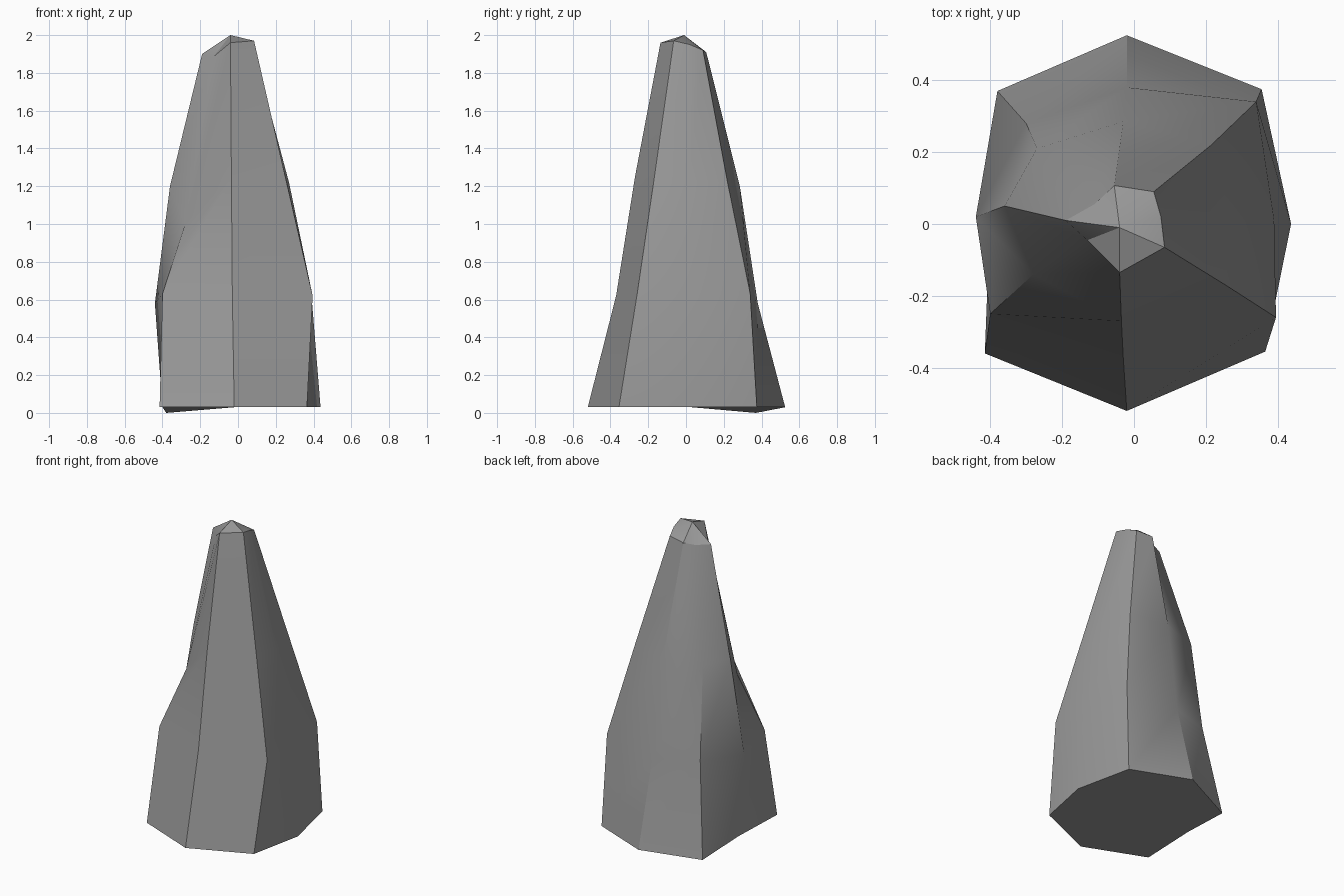
import bpy, bmesh, math

if "Cube" in bpy.data.objects:
    bpy.data.objects.remove(bpy.data.objects["Cube"])

# Cross-sections of the rock, each eight points, counter-clockwise from the right (+x)
RINGS = [
    # foot, with one corner dipping to the ground
    [(.437, 0, .03), (.355, .375, .03), (-.02, .525, .03), (-.38, .37, 0),
     (-.40, .03, .03), (-.415, -.36, .03), (-.02, -.52, .03), (.365, -.355, .03)],
    # shoulder
    [(.39, .01, .61), (.34, .34, .63), (-.02, .38, .58), (-.30, .28, .60),
     (-.44, .02, .58), (-.40, -.25, .63), (-.03, -.37, .62), (.395, -.26, .62)],
    # waist
    [(.27, .01, .122 * 10), (.215, .22, 1.22), (-.03, .285, 1.2), (-.27, .21, 1.2),
     (-.36, .05, 1.2), (-.28, -.14, 1.0), (-.035, -.27, 1.25), (.255, -.17, 1.23)],
    # rim of the tip
    [(.075, .02, 1.95), (.055, .09, 1.92), (-.055, .107, 1.91), (-.11, .055, 1.89),
     (-.19, .01, 1.9), (-.13, -.045, 1.885), (-.04, -.135, 1.96), (.085, -.065, 1.97)],
]
APEX = (-.04, -.01, 2.0)

bm = bmesh.new()
rings = [[bm.verts.new(p) for p in ring] for ring in RINGS]
apex = bm.verts.new(APEX)

# side walls
for low, high in zip(rings, rings[1:]):
    for i in range(8):
        j = (i + 1) % 8
        bm.faces.new((low[i], low[j], high[j], high[i]))

# tip and underside
for i in range(8):
    bm.faces.new((rings[-1][i], rings[-1][(i + 1) % 8], apex))
bm.faces.new(rings[0][::-1])
bmesh.ops.recalc_face_normals(bm, faces=bm.faces)

mesh = bpy.data.meshes.new("rock_spire")
bm.to_mesh(mesh)
bm.free()
rock = bpy.data.objects.new("rock_spire", mesh)
bpy.context.collection.objects.link(rock)

# single grey stone colour
stone = bpy.data.materials.new("grey stone")
stone.diffuse_color = (.32, .32, .32, 1)
stone.use_nodes = True
stone.node_tree.nodes["Principled BSDF"].inputs["Base Color"].default_value = stone.diffuse_color
mesh.materials.append(stone)

# soft faces, crisp ridges
bpy.context.view_layer.objects.active = rock
rock.select_set(True)
bpy.ops.object.shade_smooth_by_angle(angle=math.radians(30))
